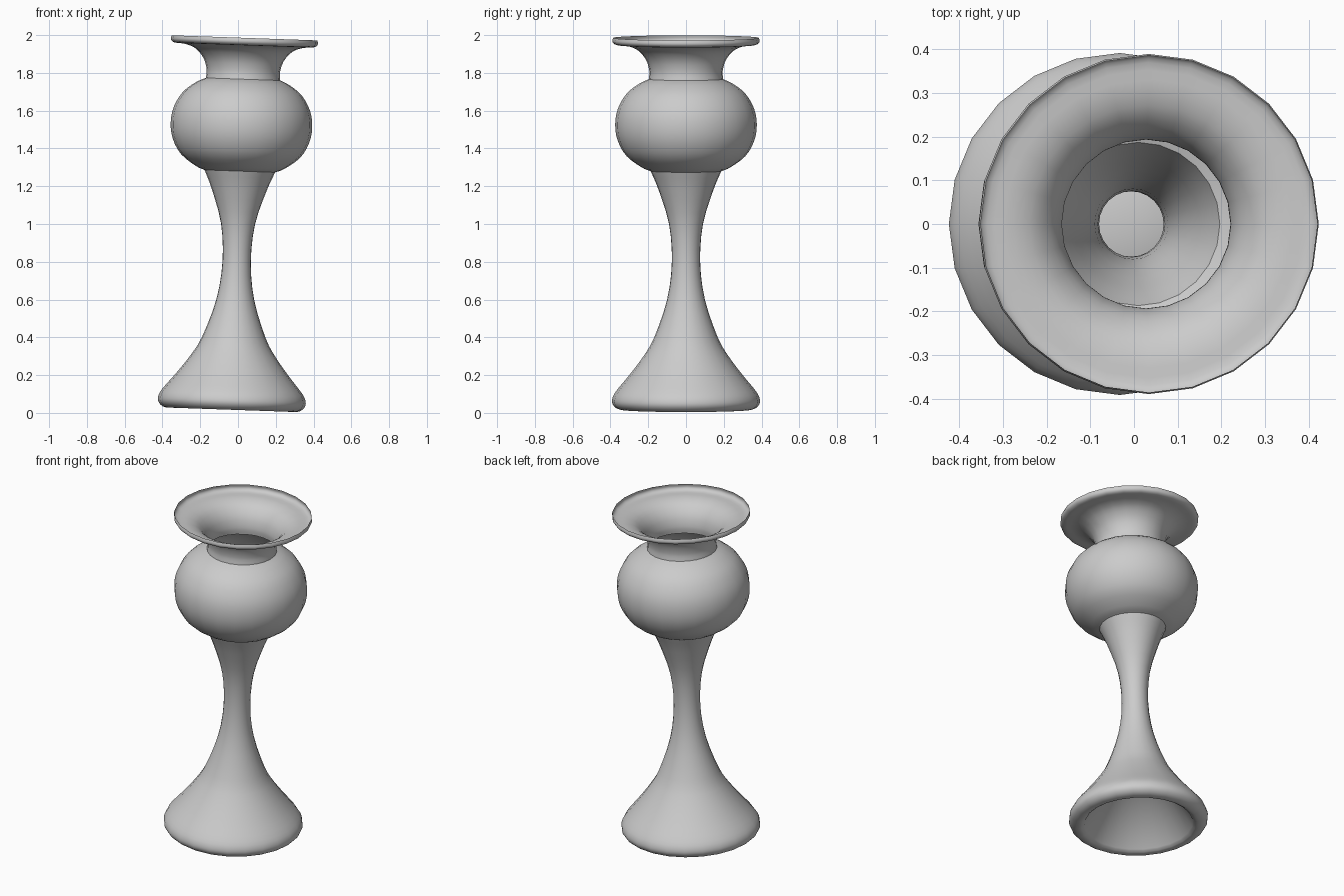
import bpy, bmesh, math
from mathutils import Matrix, Vector

cube = bpy.data.objects.get("Cube")
if cube:
    bpy.data.objects.remove(cube)

SIDES = 24
TILT = math.radians(2)

grey = bpy.data.materials.new("plain grey")
grey.use_nodes = True
colour = (0.6, 0.6, 0.6, 1)
grey.diffuse_color = colour
grey.node_tree.nodes["Principled BSDF"].inputs["Base Color"].default_value = colour


def smooth_path(points, steps=3):
    """Pass a Catmull-Rom curve through (radius, height) points."""
    p = [Vector(q) for q in points]
    p = [2 * p[0] - p[1]] + p + [2 * p[-1] - p[-2]]
    out = []
    for a, b, c, d in zip(p, p[1:], p[2:], p[3:]):
        for i in range(steps):
            t = i / steps
            out.append(b + (c - a) * t / 2 + (2 * a - 5 * b + 4 * c - d) * t**2 / 2
                       + (3 * b - a - 3 * c + d) * t**3 / 2)
    return out + [p[-2]]


def lathe(name, path):
    """Spin a thin profile round the leaning axis."""
    bm = bmesh.new()
    verts = [bm.verts.new((r, 0, z)) for r, z in path]
    edges = [bm.edges.new(pair) for pair in zip(verts, verts[1:])]
    bmesh.ops.spin(bm, geom=verts + edges, cent=(0, 0, 0), axis=(0, 0, 1),
                   angle=math.tau, steps=SIDES, use_merge=True)
    bmesh.ops.remove_doubles(bm, verts=bm.verts, dist=0.0005)
    bmesh.ops.recalc_face_normals(bm, faces=bm.faces)
    lean = (Matrix.Translation((0, 0, 1)) @ Matrix.Rotation(TILT, 4, 'Y')
            @ Matrix.Translation((0, 0, -1)))
    bm.transform(lean)
    mesh = bpy.data.meshes.new(name)
    bm.to_mesh(mesh)
    bm.free()
    mesh.materials.append(grey)
    obj = bpy.data.objects.new(name, mesh)
    bpy.context.collection.objects.link(obj)
    bpy.ops.object.select_all(action='DESELECT')
    obj.select_set(True)
    bpy.context.view_layer.objects.active = obj
    bpy.ops.object.shade_smooth_by_angle(angle=math.radians(40))


# Hollow of the foot, rolled foot rim, flared foot and narrow stem
hollow = [(0, 0.58), (0.305, 0.03)]
foot = smooth_path([(0.305, 0.03), (0.33, 0.016), (0.365, 0.022), (0.388, 0.045),
                    (0.39, 0.075), (0.37, 0.115), (0.3, 0.2), (0.225, 0.3),
                    (0.168, 0.4), (0.1, 0.6), (0.075, 0.8), (0.09, 1.0),
                    (0.145, 1.18), (0.187, 1.28)])
# Round bulb
bulb = smooth_path([(0.187, 1.28), (0.235, 1.3), (0.315, 1.36), (0.361, 1.44),
                    (0.375, 1.525), (0.361, 1.61), (0.315, 1.69), (0.25, 1.742),
                    (0.197, 1.767)])
# Flared neck and upturned lip
mouth = smooth_path([(0.197, 1.767), (0.194, 1.81), (0.212, 1.87), (0.255, 1.92),
                     (0.31, 1.943), (0.37, 1.949), (0.389, 1.965), (0.386, 1.986)])

lathe("foot_and_stem", hollow[:1] + foot)
lathe("bulb", bulb)
lathe("neck_and_lip", mouth)
